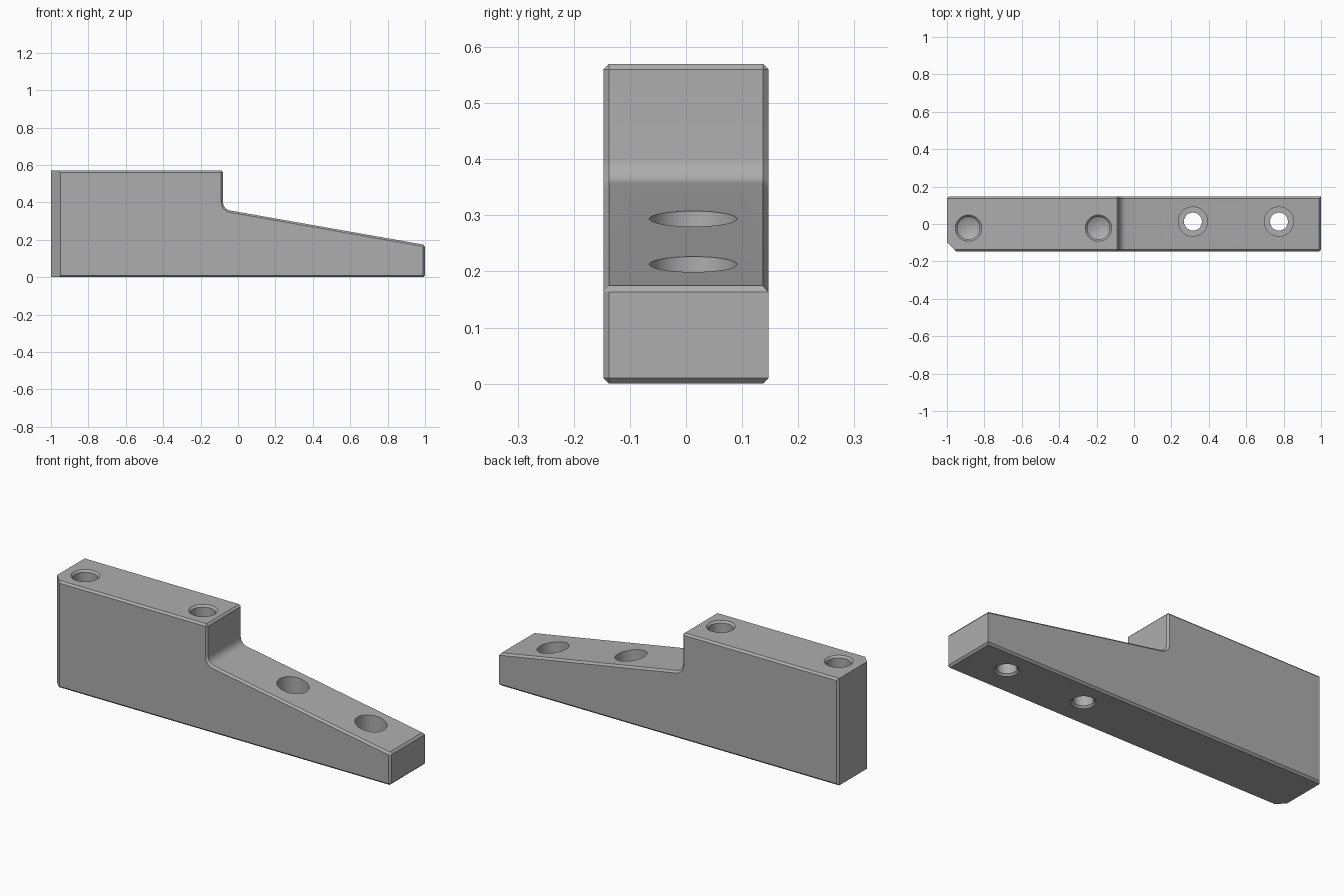
import bpy, bmesh, math
from mathutils import Vector

cube = bpy.data.objects.get("Cube")
if cube:
    bpy.data.objects.remove(cube, do_unlink=True)

HALF_W = 0.147      # half thickness
HEIGHT = 0.57
STEP_X = -0.08      # step wall
TIP_Z = 0.173       # height of the thin end
TILT = math.radians(10)
FILLET = 0.045
CHAMFER = 0.01

steel = bpy.data.materials.new("steel grey")
steel.use_nodes = True
GREY = (0.42, 0.42, 0.42, 1)
steel.diffuse_color = GREY
steel.node_tree.nodes["Principled BSDF"].inputs["Base Color"].default_value = GREY


def make_object(name, bm):
    bmesh.ops.recalc_face_normals(bm, faces=bm.faces)
    mesh = bpy.data.meshes.new(name)
    bm.to_mesh(mesh)
    bm.free()
    mesh.materials.append(steel)
    obj = bpy.data.objects.new(name, mesh)
    bpy.context.collection.objects.link(obj)
    return obj


def hole_cutter(name, x, y, profile):
    """Revolve (radius, z) points around a vertical axis."""
    bm = bmesh.new()
    verts = [bm.verts.new((r, 0, z)) for r, z in profile]
    edges = [bm.edges.new(pair) for pair in zip(verts, verts[1:])]
    bmesh.ops.spin(bm, geom=verts + edges, cent=(0, 0, 0), axis=(0, 0, 1),
                   angle=math.tau, steps=48)
    bmesh.ops.remove_doubles(bm, verts=bm.verts, dist=1e-5)
    bmesh.ops.translate(bm, verts=bm.verts, vec=(x, y, 0))
    obj = make_object(name, bm)
    obj.hide_render = True
    return obj


# Side profile with a fillet where the wall meets the slope
def slope_z(x):
    return TIP_Z + (1 - x) * math.tan(TILT)


cx = STEP_X + FILLET
cz = slope_z(cx) + FILLET / math.cos(TILT)
sweep = math.pi / 2 - TILT
arc = [(cx - FILLET * math.cos(sweep * i / 8), cz - FILLET * math.sin(sweep * i / 8))
       for i in range(9)]
outline = [(-1, 0), (1, 0), (1, TIP_Z)] + arc[::-1] + [(STEP_X, HEIGHT), (-1, HEIGHT)]

bm = bmesh.new()
face = bm.faces.new([bm.verts.new((x, -HALF_W, z)) for x, z in outline])
extruded = bmesh.ops.extrude_face_region(bm, geom=[face])
bmesh.ops.translate(bm, vec=(0, 2 * HALF_W, 0),
                    verts=[v for v in extruded["geom"] if isinstance(v, bmesh.types.BMVert)])
bmesh.ops.recalc_face_normals(bm, faces=bm.faces)


def middle(edge):
    return (edge.verts[0].co + edge.verts[1].co) / 2


# Wide chamfer on one corner of the tall end
corner = [e for e in bm.edges if middle(e).x < -0.99 and middle(e).y < -0.1]
bmesh.ops.bevel(bm, geom=corner, offset=0.05, segments=1, affect='EDGES')


# Small chamfers along the sides, step and thin end
def is_chamfered(edge):
    m = middle(edge)
    d = (edge.verts[1].co - edge.verts[0].co).normalized()
    if abs(d.y) > 0.9:
        return m.x > 0.99 or (abs(m.x - STEP_X) < 0.001 and m.z > HEIGHT - 0.01)
    if m.x > 0.99 and m.y > 0:
        return False
    if m.x < -0.9:
        return m.y > 0.1
    return abs(m.y) > HALF_W - 0.001


bmesh.ops.bevel(bm, geom=[e for e in bm.edges if is_chamfered(e)],
                offset=CHAMFER, segments=1, affect='EDGES')
body = make_object("stepped_jaw_body", bm)

# Blind holes in the tall block, counterbored through holes in the slope
blind = [(0, 0.27), (0.06, 0.30), (0.06, HEIGHT - 0.01), (0.08, HEIGHT + 0.01), (0, HEIGHT + 0.01)]
cutters = [hole_cutter("blind_hole_cutter", x, -0.022, blind) for x in (-0.885, -0.19)]
for x in (0.315, 0.775):
    floor = slope_z(x) - 0.105
    bolt = [(0, -0.01), (0.068, -0.01), (0.048, 0.01), (0.048, floor),
            (0.078, floor), (0.078, 0.5), (0, 0.5)]
    cutters.append(hole_cutter("bolt_hole_cutter", x, 0.013, bolt))

bpy.context.view_layer.objects.active = body
body.select_set(True)
for cutter in cutters:
    mod = body.modifiers.new("hole", 'BOOLEAN')
    mod.operation = 'DIFFERENCE'
    mod.solver = 'EXACT'
    mod.object = cutter
    bpy.ops.object.modifier_apply(modifier=mod.name)
    bpy.data.objects.remove(cutter, do_unlink=True)

bpy.ops.object.shade_smooth_by_angle(angle=math.radians(20))
